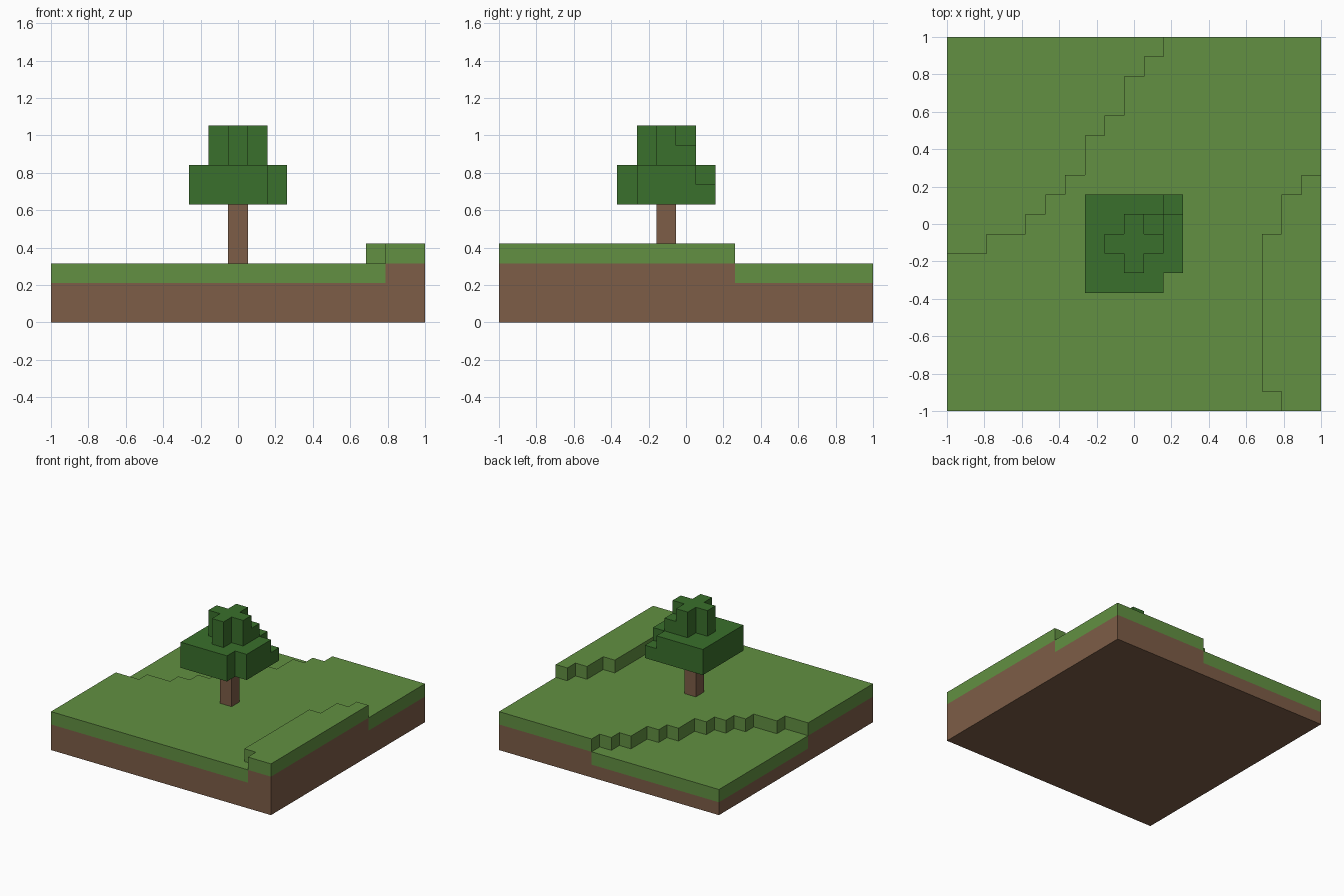
import bpy, bmesh
from mathutils import Vector

N = 19              # blocks along each side
S = 2 / N           # block size

cube = bpy.data.objects.get("Cube")
if cube:
    bpy.data.objects.remove(cube, do_unlink=True)


def material(name, rgb):
    mat = bpy.data.materials.new(name)
    mat.use_nodes = True
    mat.diffuse_color = (*rgb, 1)
    bsdf = next(n for n in mat.node_tree.nodes if n.type == 'BSDF_PRINCIPLED')
    bsdf.inputs["Base Color"].default_value = (*rgb, 1)
    return mat


def block(xs, ys, zs):
    """Set of grid cells in a box; each argument is a (start, end) pair."""
    return {(x, y, z) for x in range(*xs) for y in range(*ys) for z in range(*zs)}


def build(name, cells, mat):
    """Skin the outside of a set of cells and merge the flat areas."""
    bm = bmesh.new()
    for c in cells:
        for axis in range(3):
            for sign in (-1, 1):
                n = Vector((0, 0, 0))
                n[axis] = sign
                if tuple(int(a + b) for a, b in zip(c, n)) in cells:
                    continue
                u = Vector((n.y, n.z, n.x))
                v = n.cross(u)
                mid = Vector(c) + Vector((0.5, 0.5, 0.5)) + n / 2
                corners = [mid + (a * u + b * v) / 2
                           for a, b in ((-1, -1), (1, -1), (1, 1), (-1, 1))]
                bm.faces.new([bm.verts.new(((p.x - N / 2) * S, (p.y - N / 2) * S, p.z * S))
                              for p in corners])
    bmesh.ops.remove_doubles(bm, verts=bm.verts[:], dist=S / 100)
    bmesh.ops.dissolve_limit(bm, angle_limit=0.02, verts=bm.verts[:], edges=bm.edges[:])
    mesh = bpy.data.meshes.new(name)
    bm.to_mesh(mesh)
    bm.free()
    mesh.materials.append(mat)
    obj = bpy.data.objects.new(name, mesh)
    bpy.context.collection.objects.link(obj)
    return obj


grass = material("grass green", (0.122, 0.279, 0.054))
brown = material("earth brown", (0.205, 0.109, 0.063))
leaf = material("leaf green", (0.042, 0.162, 0.025))

# Terrain: low ground starts at a row in each column, high ground spans rows
low_start = dict(enumerate((8, 8, 9, 9, 10, 11, 12, 14, 15, 17, 18)))
high_rows = {16: (1, 9), 17: (0, 11), 18: (0, 12)}


def ground_height(x, y):
    if y >= low_start.get(x, N):
        return 2
    start, end = high_rows.get(x, (0, 0))
    return 4 if start <= y < end else 3


dirt_cells, grass_cells = set(), set()
for x in range(N):
    for y in range(N):
        top = ground_height(x, y)
        grass_cells.add((x, y, top - 1))
        dirt_cells |= block((x, x + 1), (y, y + 1), (0, top - 1))

build("dirt_base", dirt_cells, brown)
build("grass_layer", grass_cells, grass)

# Tree: trunk, wide lower foliage with clipped corners, plus-shaped crown
build("tree_trunk", block((9, 10), (8, 9), (3, 6)), brown)

lower = block((7, 12), (6, 11), (6, 8))
lower -= block((11, 12), (6, 7), (6, 8)) | {(11, 10, 7)}
build("lower_foliage", lower, leaf)

crown = block((8, 11), (8, 9), (8, 10)) | block((9, 10), (7, 10), (8, 10))
crown.add((10, 9, 8))
build("crown_foliage", crown, leaf)
